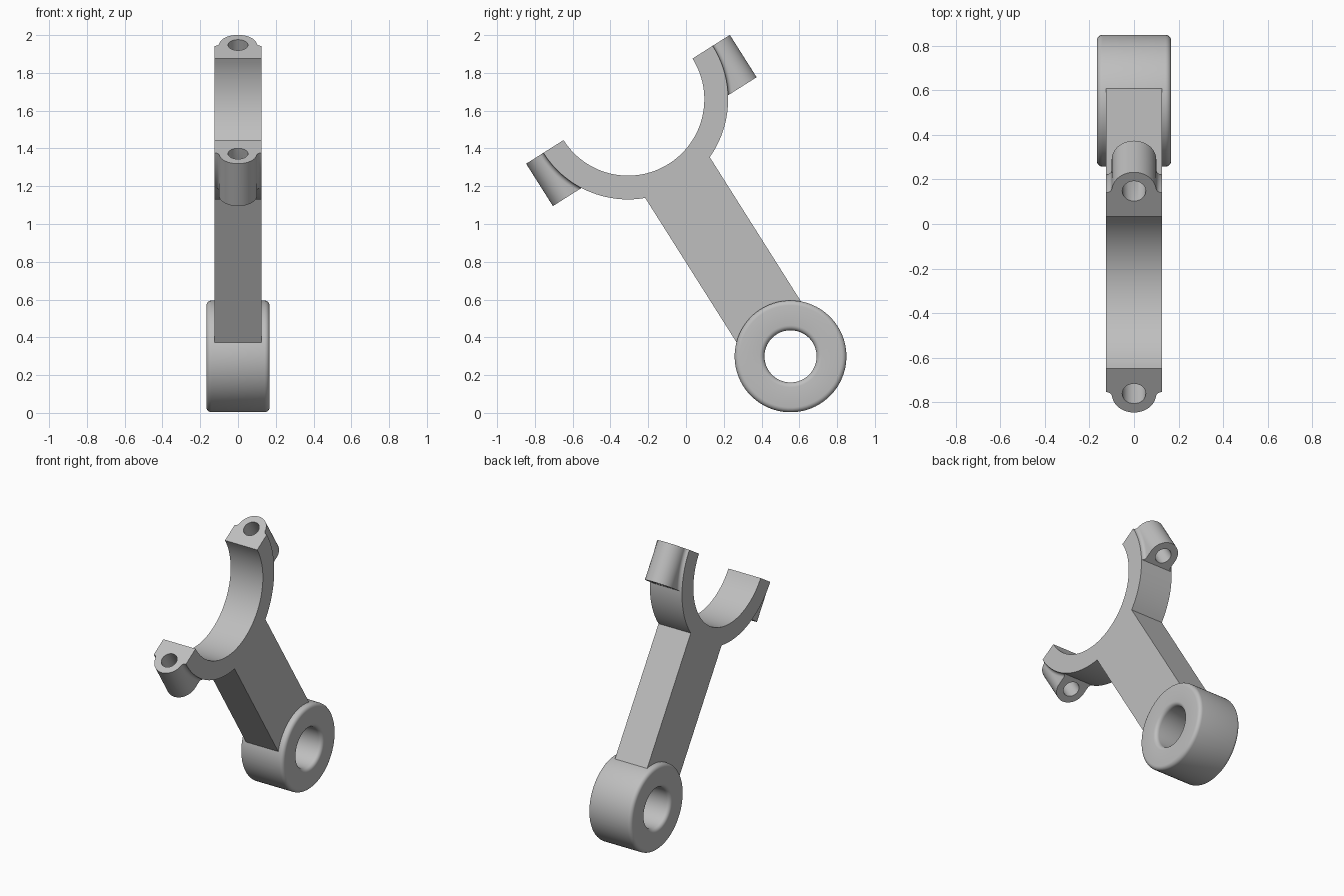
import bpy, bmesh
from math import sin, cos, pi, sqrt, atan2, acos, radians
from mathutils import Matrix

if "Cube" in bpy.data.objects:
    bpy.data.objects.remove(bpy.data.objects["Cube"])

# Parts are built in the rod's own frame: y across, z along the shank,
# origin at the centre of the big bearing; PLACE then tilts the rod.
TILT = atan2(0.86, 1.36)
PLACE = Matrix.Translation((0, -0.307, 1.66)) @ Matrix.Rotation(TILT, 4, "X")
INNER, OUTER = 0.404, 0.53          # big bearing radii
HALF_DEPTH, SHANK_HALF = 0.125, 0.202
BOLT, BOSS_R, FILLET = 0.538, 0.1, 0.025
BOSS_LEN, BOLT_R = 0.265, 0.053
EYE = -1.61                          # small eye centre along the rod

steel = bpy.data.materials.new("steel_grey")
steel.use_nodes = True
colour = (0.52, 0.52, 0.52, 1)
steel.diffuse_color = colour
steel.node_tree.nodes["Principled BSDF"].inputs["Base Color"].default_value = colour


def arc(cx, cy, r, a0, a1, n):
    steps = [a0 + (a1 - a0) * i / n for i in range(n + 1)]
    return [(cx + r * cos(a), cy + r * sin(a)) for a in steps]


def loft(name, sections, closed=False):
    """Skin a row of equal-length loops of points."""
    bm = bmesh.new()
    loops = [[bm.verts.new(p) for p in s] for s in sections]
    pairs = list(zip(loops, loops[1:]))
    if closed:
        pairs.append((loops[-1], loops[0]))
    else:
        bm.faces.new(loops[0])
        bm.faces.new(loops[-1])
    n = len(loops[0])
    for a, b in pairs:
        for i in range(n):
            j = (i + 1) % n
            bm.faces.new((a[i], a[j], b[j], b[i]))
    bmesh.ops.recalc_face_normals(bm, faces=bm.faces)
    mesh = bpy.data.meshes.new(name)
    bm.to_mesh(mesh)
    bm.free()
    mesh.materials.append(steel)
    obj = bpy.data.objects.new(name, mesh)
    bpy.context.collection.objects.link(obj)
    obj.matrix_world = PLACE
    return obj


def activate(obj):
    bpy.ops.object.select_all(action="DESELECT")
    obj.select_set(True)
    bpy.context.view_layer.objects.active = obj


def cut(obj, cutter):
    activate(obj)
    mod = obj.modifiers.new("bolt_hole", "BOOLEAN")
    mod.operation, mod.solver, mod.object = "DIFFERENCE", "EXACT", cutter
    bpy.ops.object.modifier_apply(modifier=mod.name)


# Forked half bearing and shank, one extruded outline
corner = acos(SHANK_HALF / OUTER)
outline = arc(0, 0, INNER, -pi, 0, 48)
outline += arc(0, 0, OUTER, 0, -corner, 24)
outline += [(SHANK_HALF, EYE + 0.19), (-SHANK_HALF, EYE + 0.19)]
outline += arc(0, 0, OUTER, corner - pi, -pi, 24)
fork = loft("forked_shank", [[(x, y, z) for y, z in outline]
                             for x in (-HALF_DEPTH, HALF_DEPTH)])


# Bolt boss: rounded ridge with fillets that follow the bearing's outer curve
def boss_section(z, side):
    base = sqrt(OUTER ** 2 - z ** 2)
    rise = max(0, base + FILLET - BOLT)
    foot = sqrt((BOSS_R + FILLET) ** 2 - rise ** 2)
    a = atan2(rise, foot)
    half = [(foot, base - 0.01)]
    half += arc(foot, base + FILLET, FILLET, 1.5 * pi, pi + a, 6)
    crown = arc(0, BOLT, BOSS_R, a + 0.001, pi - a - 0.001, 24)
    other = [(-x, y) for x, y in reversed(half)]
    return [(x, side * y, z) for x, y in half + crown + other]


bosses, cutters = [], []
for label, side in (("upper", 1), ("lower", -1)):
    levels = [-BOSS_LEN * i / 12 for i in range(13)]
    boss = loft(label + "_bolt_boss", [boss_section(z, side) for z in levels])
    circle = arc(0, side * BOLT, BOLT_R, 0, 2 * pi, 32)[:-1]
    cutter = loft(label + "_bolt_cutter", [[(x, y, z) for x, y in circle]
                                           for z in (-0.4, 0.1)])
    cutter.hide_render = True
    bpy.context.view_layer.update()
    cut(boss, cutter)
    cut(fork, cutter)
    bosses.append(boss)
    cutters.append(cutter)
for cutter in cutters:
    bpy.data.objects.remove(cutter)

# Small eye: rounded rectangle turned around the pin axis
EYE_R, PIN_R, EYE_HALF, ROUND = 0.296, 0.138, 0.167, 0.026
profile = []
for k, (sx, r) in enumerate(((1, EYE_R - ROUND), (-1, EYE_R - ROUND),
                             (-1, PIN_R + ROUND), (1, PIN_R + ROUND))):
    profile += arc(sx * (EYE_HALF - ROUND), r, ROUND, k * pi / 2, (k + 1) * pi / 2, 5)
turns = [2 * pi * i / 72 for i in range(72)]
eye = loft("small_eye", [[(x, r * cos(a), EYE + r * sin(a)) for x, r in profile]
                         for a in turns], closed=True)

# Smooth curved surfaces, keep machined edges crisp
for obj in [fork, eye] + bosses:
    activate(obj)
    bpy.ops.object.shade_smooth_by_angle(angle=radians(30))
